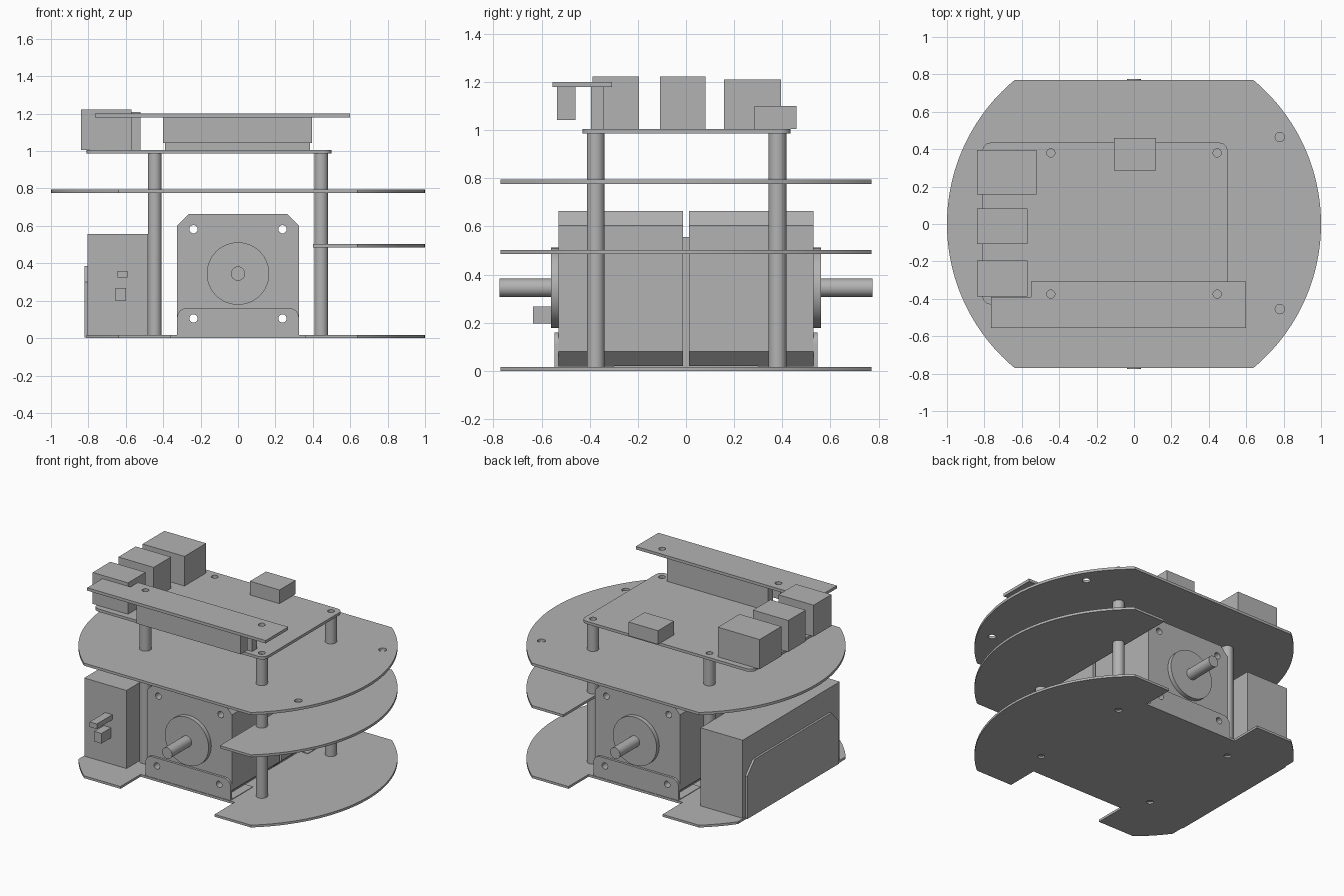
import bpy, bmesh, math

if "Cube" in bpy.data.objects:
    bpy.data.objects.remove(bpy.data.objects["Cube"], do_unlink=True)

GREY = (0.45, 0.45, 0.45, 1)
grey = bpy.data.materials.new("plain_grey")
grey.use_nodes = True
grey.diffuse_color = GREY
grey.node_tree.nodes["Principled BSDF"].inputs["Base Color"].default_value = GREY


def box(name, x, y, z):
    """Box from (low, high) pairs."""
    bpy.ops.mesh.primitive_cube_add(size=1)
    ob = bpy.context.object
    ob.name = name
    ob.location = [(a + b) / 2 for a, b in (x, y, z)]
    ob.scale = [b - a for a, b in (x, y, z)]
    bpy.ops.object.transform_apply(location=True, rotation=False, scale=True)
    ob.data.materials.append(grey)
    return ob


def arc(cx, cy, r, start, end, steps):
    angles = [math.radians(start + (end - start) * i / steps) for i in range(steps + 1)]
    return [(cx + r * math.cos(a), cy + r * math.sin(a)) for a in angles]


def circle(cx, cy, r, steps=32):
    return arc(cx, cy, r, 0, 360, steps)[:-1]


def slab(name, outline, low, high, holes=(), axis="Z"):
    """Extruded outline with holes; axis Y takes (x, z), axis X takes (y, z)."""
    curve = bpy.data.curves.new(name, "CURVE")
    curve.dimensions = "2D"
    curve.fill_mode = "BOTH"
    curve.extrude = (high - low) / 2
    for points in [outline, *holes]:
        spline = curve.splines.new("POLY")
        spline.points.add(len(points) - 1)
        for p, (u, v) in zip(spline.points, points):
            p.co = (u, v, 0, 1)
        spline.use_cyclic_u = True
    ob = bpy.data.objects.new(name, curve)
    bpy.context.collection.objects.link(ob)
    mid = (low + high) / 2
    if axis == "Z":
        ob.location.z = mid
    elif axis == "Y":
        ob.location.y = mid
        ob.rotation_euler.x = math.pi / 2
    else:
        ob.location.x = mid
        ob.rotation_euler = (math.pi / 2, 0, math.pi / 2)
    bpy.ops.object.select_all(action="DESELECT")
    ob.select_set(True)
    bpy.context.view_layer.objects.active = ob
    bpy.ops.object.convert(target="MESH")
    ob = bpy.context.object
    bm = bmesh.new()
    bm.from_mesh(ob.data)
    bmesh.ops.remove_doubles(bm, verts=bm.verts, dist=0.0001)
    bmesh.ops.recalc_face_normals(bm, faces=bm.faces)
    bm.to_mesh(ob.data)
    bm.free()
    ob.data.materials.clear()
    ob.data.materials.append(grey)
    bpy.ops.object.shade_smooth_by_angle(angle=math.radians(30))
    return ob


def rounded(x0, x1, y0, y1, r):
    return (arc(x1 - r, y1 - r, r, 0, 90, 6) + arc(x0 + r, y1 - r, r, 90, 180, 6)
            + arc(x0 + r, y0 + r, r, 180, 270, 6) + arc(x1 - r, y0 + r, r, 270, 360, 6))


# Layout shared by the decks, posts and boards
POSTS = [(x, y) for x in (-0.445, 0.445) for y in (-0.375, 0.38)]
HALF = 0.77
A = math.degrees(math.asin(HALF))
right_arc = arc(0, 0, 1, -A, A, 40)
post_holes = [circle(x, y, 0.022) for x, y in POSTS]

# Bottom deck: straight on one side, notched in front of each motor
upper = ([(0.36, HALF), (0.36, 0.55), (-0.36, 0.55), (-0.36, HALF)]
         + arc(0, 0, 1, 180 - A, 144, 8))
lower = [(x, -y) for x, y in reversed(upper)]
slab("bottom_deck", right_arc + upper + lower, 0, 0.016, post_holes)

# Middle half deck and full top deck
slab("middle_deck", right_arc + [(0.4, HALF), (0.4, -HALF)], 0.485, 0.502)
slab("top_deck", right_arc + arc(0, 0, 1, 180 - A, 180 + A, 40), 0.777, 0.795,
     [circle(0.78, y, 0.025) for y in (-0.455, 0.465)])

# Posts
for x, y in POSTS:
    slab("post", circle(x, y, 0.037), 0.012, 0.986)

# Motors, each with pilot disc, shaft and angle bracket
C = 0.06
W, Z0, Z1 = 0.325, 0.02, 0.663
body = [(W, Z0 + C), (W, Z1 - C), (W - C, Z1), (C - W, Z1),
        (-W, Z1 - C), (-W, Z0 + C), (C - W, Z0), (W - C, Z0)]
low_holes = [circle(x, 0.105, 0.022) for x in (-0.238, 0.238)]
high_holes = [circle(x, 0.582, 0.022) for x in (-0.238, 0.238)]
bracket = ([(-W, 0.004), (W, 0.004)] + arc(W - 0.05, 0.11, 0.05, 0, 90, 6)
           + arc(0.05 - W, 0.11, 0.05, 90, 180, 6))
for side, s in (("front", -1), ("back", 1)):
    def span(a, b):
        return sorted((s * a, s * b))
    slab(side + "_motor", body, *span(0.012, 0.53), low_holes + high_holes, "Y")
    slab(side + "_pilot_disc", circle(0, 0.345, 0.167, 48), *span(0.52, 0.56), (), "Y")
    slab(side + "_shaft", circle(0, 0.345, 0.038), *span(0.55, 0.775), (), "Y")
    slab(side + "_bracket", bracket, *span(0.53, 0.546), low_holes, "Y")
    box(side + "_bracket_foot", (-W, W), span(0.3, 0.54), (0.004, 0.02))

# Battery with its plugs and side retaining plate
box("battery", (-0.805, -0.482), (-0.53, 0.53), (0.016, 0.556))
box("battery_socket", (-0.655, -0.6), (-0.635, -0.53), (0.197, 0.267))
box("battery_plug", (-0.645, -0.59), (-0.7, -0.53), (0.325, 0.36))
slab("battery_retainer", [(-0.5, 0.004), (0.5, 0.004), (0.5, 0.3), (0.42, 0.386),
                          (-0.42, 0.386), (-0.5, 0.3)], -0.82, -0.804, (), "X")

# Main circuit board and its sockets
slab("main_board", rounded(-0.81, 0.5, -0.43, 0.435, 0.045), 0.986, 1.005, post_holes)
box("network_socket", (-0.84, -0.52), (0.158, 0.395), (1.005, 1.21))
box("middle_port", (-0.84, -0.57), (-0.108, 0.082), (1.005, 1.222))
box("front_port", (-0.84, -0.57), (-0.388, -0.195), (1.005, 1.222))
box("power_socket", (-0.108, 0.118), (0.285, 0.46), (1.005, 1.1))

# Raised strip board with a notched corner, standing on a pin header
strip = [(-0.765, -0.555), (0.6, -0.555), (0.6, -0.308), (-0.55, -0.308),
         (-0.55, -0.39), (-0.765, -0.39)]
slab("strip_board", strip, 1.18, 1.2, [circle(x, -0.375, 0.022) for x in (-0.445, 0.445)])
box("strip_connector", (-0.4, 0.395), (-0.535, -0.46), (1.042, 1.181))
box("pin_header", (-0.39, 0.385), (-0.395, -0.34), (1.005, 1.181))
